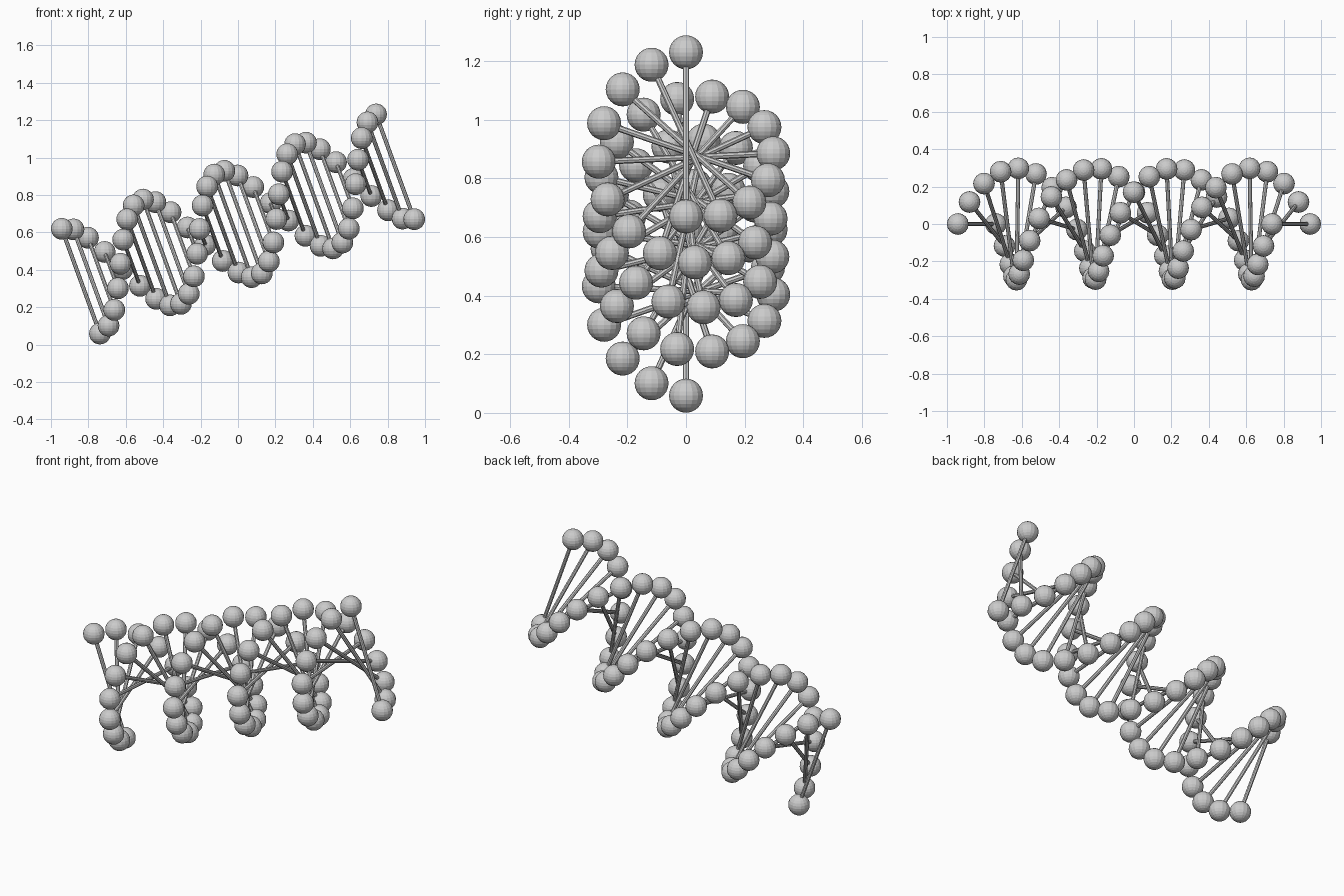
import bpy, bmesh
from math import sin, cos, pi, radians
from mathutils import Vector, Matrix

if "Cube" in bpy.data.objects:
    bpy.data.objects.remove(bpy.data.objects["Cube"])

PAIRS = 32            # rungs along the ladder
TURN = 4 * pi         # two full turns
LENGTH = 1.788        # axis length
R = 0.298             # helix radius
BALL = 0.058
ROD = 0.011
TILT = Matrix.Rotation(radians(-20), 4, 'Y')
CENTRE = Vector((0, 0, 0.6445))


def helix_point(i, phase):
    t = i / (PAIRS - 1)
    a = TURN * t + phase
    p = Vector(((t - 0.5) * LENGTH, R * sin(a), R * cos(a)))
    return TILT @ p + CENTRE


def finish(name, bm):
    me = bpy.data.meshes.new(name)
    bm.to_mesh(me)
    bm.free()
    ob = bpy.data.objects.new(name, me)
    bpy.context.collection.objects.link(ob)


# two strands of balls
for name, phase in (("strand_a", 0), ("strand_b", pi)):
    bm = bmesh.new()
    for i in range(PAIRS):
        bmesh.ops.create_uvsphere(bm, u_segments=16, v_segments=12, radius=BALL,
                                  matrix=Matrix.Translation(helix_point(i, phase)))
    finish(name, bm)

# straight rungs joining opposite balls
bm = bmesh.new()
for i in range(PAIRS):
    a, b = helix_point(i, 0), helix_point(i, pi)
    d = b - a
    m = Matrix.Translation((a + b) / 2) @ d.to_track_quat('Z', 'Y').to_matrix().to_4x4()
    bmesh.ops.create_cone(bm, cap_ends=True, segments=8, radius1=ROD, radius2=ROD,
                          depth=d.length, matrix=m)
finish("rungs", bm)
